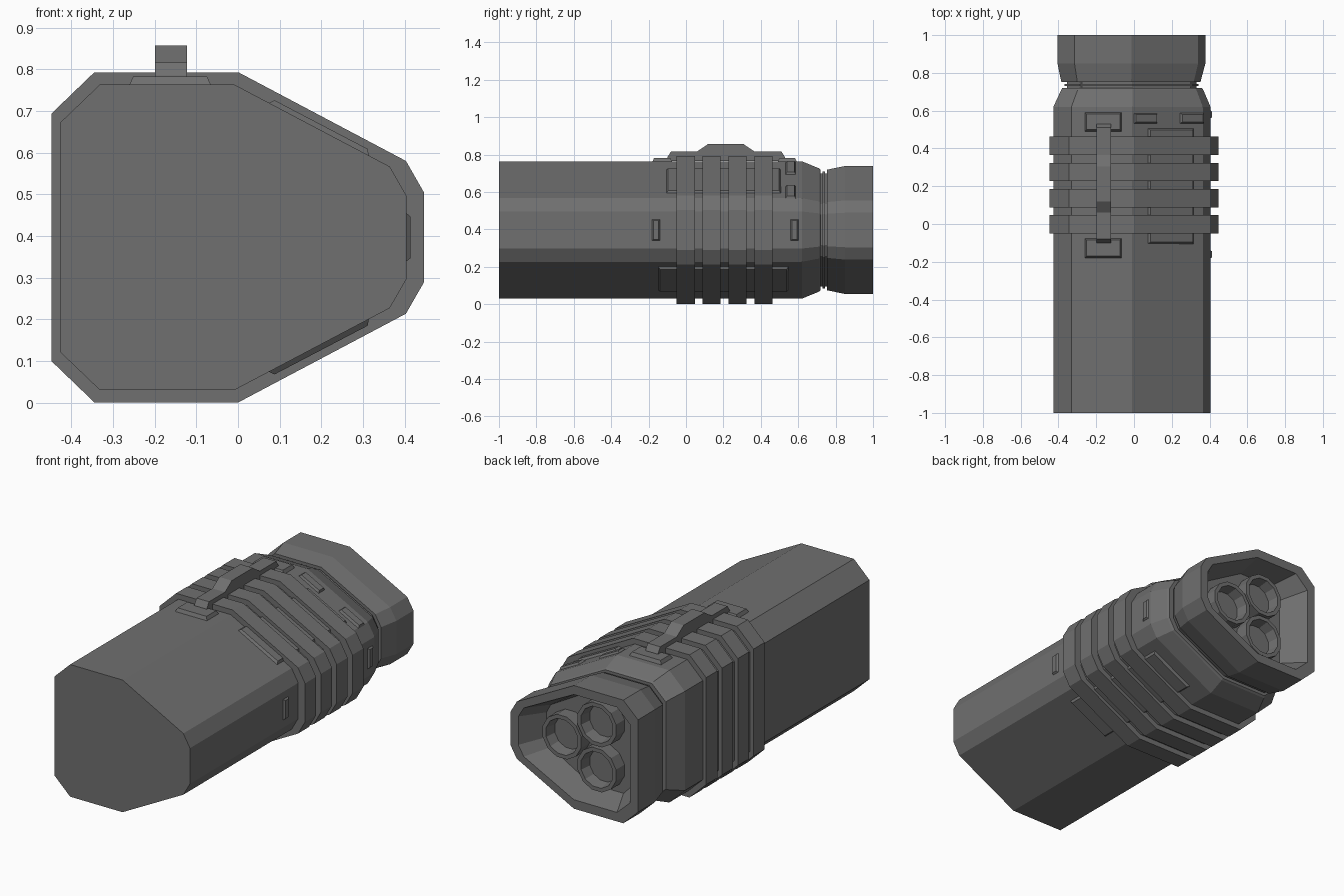
import bpy, bmesh, math
from mathutils import Matrix, Vector

if "Cube" in bpy.data.objects:
    bpy.data.objects.remove(bpy.data.objects["Cube"])

ZC = 0.397  # height of the long axis

DARK = bpy.data.materials.new("dark_grey")
DARK.diffuse_color = (.16, .16, .16, 1)
DARK.use_nodes = True
DARK.node_tree.nodes["Principled BSDF"].inputs["Base Color"].default_value = DARK.diffuse_color

# half of the ten-sided outline: (fraction of width, fraction of half height)
HALF = [(0, .75), (.115, 1), (.502, 1), (.951, .463), (1, .27)]


def section(y, x0, x1, h):
    pts = [(x0 + u * (x1 - x0), y, ZC + v * h) for u, v in HALF]
    return pts + [(x, yy, 2 * ZC - z) for x, yy, z in reversed(pts)]


def circle(y, r, cx, cz, n=12):
    return [(cx + r * math.cos(2 * math.pi * (i + .5) / n), y,
             cz + r * math.sin(2 * math.pi * (i + .5) / n)) for i in range(n)]


def finish(name, bm):
    bmesh.ops.recalc_face_normals(bm, faces=bm.faces)
    mesh = bpy.data.meshes.new(name)
    bm.to_mesh(mesh)
    bm.free()
    mesh.materials.append(DARK)
    ob = bpy.data.objects.new(name, mesh)
    bpy.context.collection.objects.link(ob)
    return ob


def loft(name, loops):
    bm = bmesh.new()
    rows = [[bm.verts.new(p) for p in lp] for lp in loops]
    n = len(rows[0])
    for a, b in zip(rows, rows[1:]):
        for i in range(n):
            j = (i + 1) % n
            bm.faces.new((a[i], a[j], b[j], b[i]))
    bm.faces.new(rows[0])
    bm.faces.new(rows[-1])
    return finish(name, bm)


def plate(name, x, z, width, y0, y1, angle, height=.02, rim=.01):
    """Raised panel with sloped edges; angle turns it about the long axis."""
    bm = bmesh.new()
    bmesh.ops.create_cube(bm, size=1)
    for v in bm.verts:
        top = v.co.z > 0
        inset = 2 * rim if top else 0
        v.co = Vector((v.co.x * (width - inset), v.co.y * (y1 - y0 - inset),
                       height if top else -.001))
    bm.transform(Matrix.Translation((x, (y0 + y1) / 2, z)) @
                 Matrix.Rotation(math.radians(angle), 4, 'Y'))
    return finish(name, bm)


# main body, grooved neck and hollow head in one skin
loft("body", [section(*s) for s in [
    (-1, -.427, .405, .367), (.62, -.427, .405, .367),
    (.71, -.385, .367, .33), (.72, -.38, .36, .322),
    (.72, -.355, .33, .302), (.73, -.355, .33, .302),
    (.73, -.367, .342, .312), (.742, -.367, .342, .312),
    (.742, -.355, .33, .302), (.753, -.355, .33, .302),
    (.753, -.385, .352, .322), (.85, -.405, .378, .342),
    (1, -.405, .378, .342), (1, -.355, .33, .292),
    (.86, -.28, .255, .255)]])

# three nozzles in the head
for i, (cx, dz) in enumerate([(-.107, .125), (-.107, -.125), (.108, 0)]):
    loft(f"nozzle_{i + 1}", [circle(y, r, cx, ZC + dz) for y, r in [
        (.85, .122), (.935, .122), (.935, .1), (.872, .09)]])

# four bands around the body
for i in range(4):
    y = -.05 + i * .1385
    loft(f"band_{i + 1}", [section(y, -.448, .447, .396),
                           section(y + .097, -.448, .447, .396)])

# solid carry strap over the bands
top = [(-.1, .765), (-.1, .785), (-.08, .817), (.06, .817), (.12, .858),
       (.305, .858), (.365, .817), (.51, .817), (.53, .785), (.53, .765)]
loft("strap", [[(x, y, z) for y, z in top] for x in (-.199, -.122)])

# strap feet
for name, y0, y1 in [("front", -.18, -.075), ("rear", .49, .592)]:
    plate(f"strap_foot_{name}", -.163, .763, .197, y0, y1, 0)

# panels on the sloping faces, tucked under the bands
plate("upper_panel", .194, .657, .272, -.105, .507, 27.6, .012)
plate("lower_panel", .194, .137, .272, -.148, .547, 152.4, .012)
for name, x, z in [("inner", .061, .726), ("outer", .306, .598)]:
    plate(f"small_panel_{name}", x, z, .14, .532, .587, 27.6, .012, .008)
for name, y0, y1 in [("front", -.183, -.138), ("rear", .558, .602)]:
    plate(f"side_panel_{name}", .405, ZC, .116, y0, y1, 90, .009, .008)
